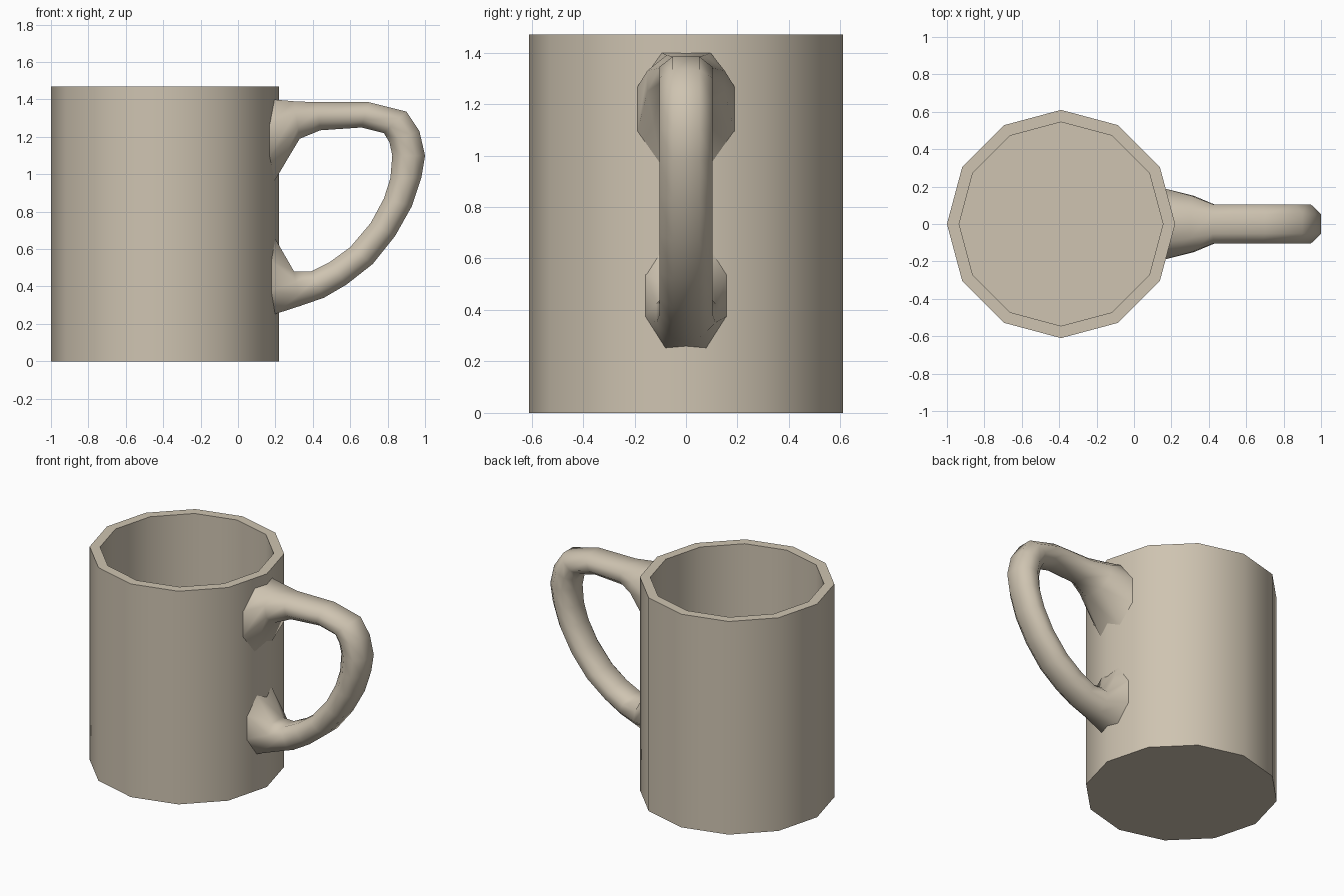
import bpy, bmesh, math

if "Cube" in bpy.data.objects:
    bpy.data.objects.remove(bpy.data.objects["Cube"])

mat = bpy.data.materials.new("beige ceramic")
mat.diffuse_color = (0.62, 0.55, 0.44, 1)
mat.use_nodes = True
mat.node_tree.nodes["Principled BSDF"].inputs["Base Color"].default_value = mat.diffuse_color

def finish(name, bm, angle):
    bmesh.ops.recalc_face_normals(bm, faces=bm.faces)
    me = bpy.data.meshes.new(name)
    bm.to_mesh(me)
    bm.free()
    me.materials.append(mat)
    ob = bpy.data.objects.new(name, me)
    bpy.context.collection.objects.link(ob)
    bpy.ops.object.select_all(action='DESELECT')
    ob.select_set(True)
    bpy.context.view_layer.objects.active = ob
    bpy.ops.object.shade_smooth_by_angle(angle=math.radians(angle))

def loft(bm, rings):
    """Skin a list of closed point rings and cap both ends."""
    vs = [[bm.verts.new(p) for p in r] for r in rings]
    n = len(vs[0])
    for a, b in zip(vs, vs[1:]):
        for i in range(n):
            j = (i + 1) % n
            bm.faces.new((a[i], a[j], b[j], b[i]))
    bm.faces.new(vs[0])
    bm.faces.new(vs[-1])

# Cup: twelve-sided, outer wall, rim, inner wall, floor
CX, R, RI, H, FLOOR = -0.39, 0.61, 0.545, 1.47, 0.08
def circle(r, z):
    return [(CX + r * math.cos(math.tau * i / 12), r * math.sin(math.tau * i / 12), z)
            for i in range(12)]
bm = bmesh.new()
loft(bm, [circle(R, 0), circle(R, H), circle(RI, H), circle(RI, FLOOR)])
finish("cup", bm, 35)

# Handle: octagonal sections given by outer x,z, inner x,z and half width
sections = [
    (0.22, 1.40, 0.22, 0.95, 0.19), (0.30, 1.39, 0.33, 1.19, 0.15),
    (0.42, 1.385, 0.44, 1.235, 0.103), (0.70, 1.385, 0.66, 1.25, 0.103),
    (0.90, 1.335, 0.78, 1.22, 0.103), (0.97, 1.23, 0.81, 1.17, 0.103),
    (1.00, 1.10, 0.825, 1.10, 0.103), (0.98, 0.98, 0.815, 0.98, 0.103),
    (0.93, 0.83, 0.78, 0.87, 0.103), (0.84, 0.67, 0.71, 0.74, 0.103),
    (0.72, 0.52, 0.60, 0.61, 0.103), (0.58, 0.41, 0.49, 0.53, 0.103),
    (0.46, 0.34, 0.39, 0.48, 0.103), (0.33, 0.295, 0.30, 0.48, 0.115),
    (0.22, 0.25, 0.22, 0.67, 0.16)]
octagon = [(1, -.5), (1, .5), (.4, 1), (-.4, 1), (-1, .5), (-1, -.5), (-.4, -1), (.4, -1)]
rings = []
for k, (ox, oz, ix, iz, w) in enumerate(sections):
    end = k in (0, len(sections) - 1)
    ring = []
    for d, s in octagon:
        t = (1 - d) / 2
        y = w * s
        x = ox + (ix - ox) * t
        if end:  # wrap the flared ends onto the angled cup wall
            x = 0.212 - 0.268 * abs(y)
        ring.append((x, y, oz + (iz - oz) * t))
    rings.append(ring)
bm = bmesh.new()
loft(bm, rings)
finish("handle", bm, 55)
